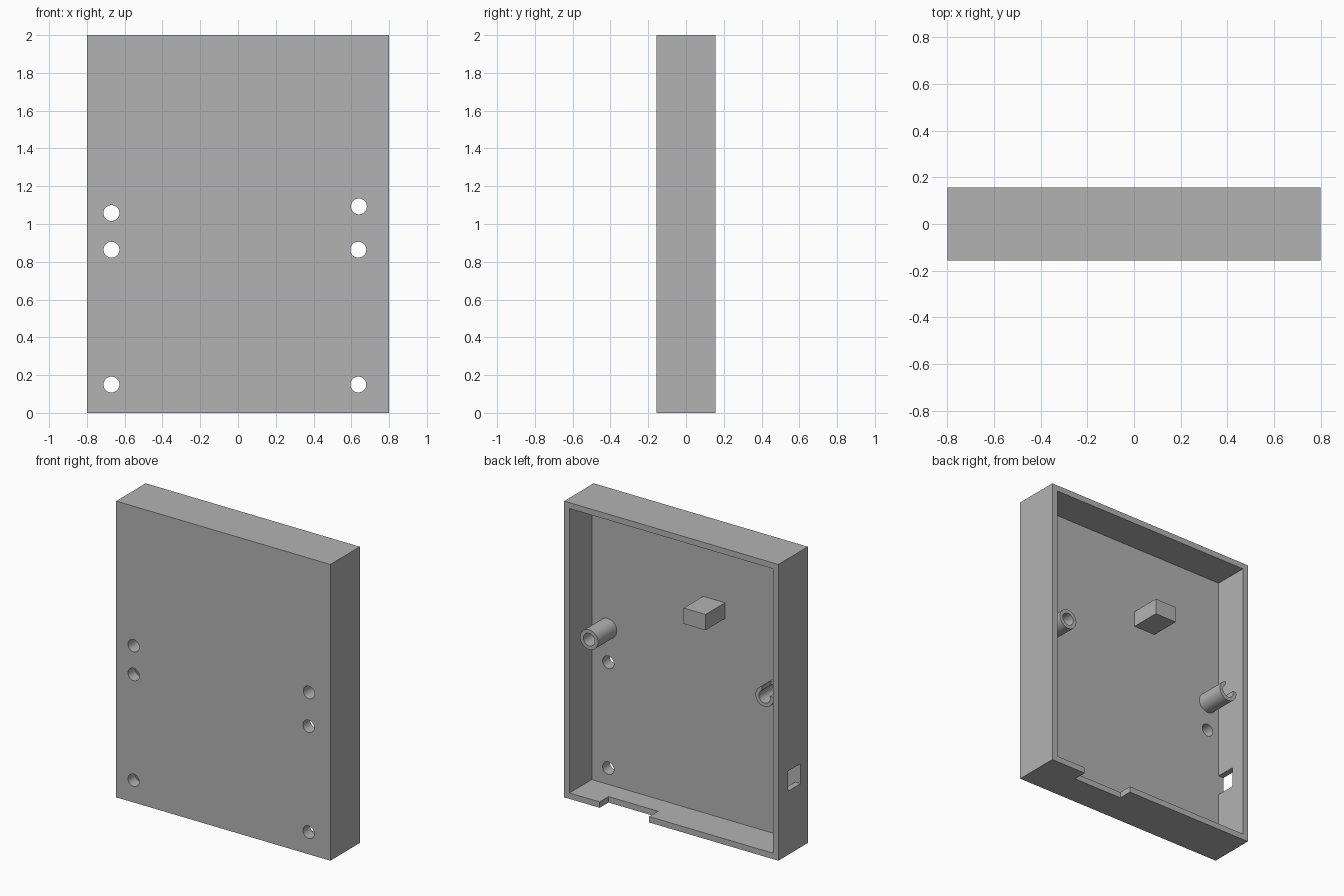
import bpy
import math

cube = bpy.data.objects.get("Cube")
if cube:
    bpy.data.objects.remove(cube, do_unlink=True)

grey = bpy.data.materials.new("plain_grey")
grey.use_nodes = True
COLOUR = (0.45, 0.45, 0.45, 1)
grey.diffuse_color = COLOUR
grey.node_tree.nodes["Principled BSDF"].inputs["Base Color"].default_value = COLOUR

# Main dimensions
HALF_W, HALF_D, HEIGHT = 0.8, 0.157, 2.0
WALL = 0.04
FLOOR = -0.08        # inner surface of the front panel
POST_END = 0.12
HOLE_R, POST_R = 0.042, 0.067


def box(name, x, y, z):
    """Box from (min, max) ranges."""
    ranges = (x, y, z)
    bpy.ops.mesh.primitive_cube_add(size=1, location=[sum(r) / 2 for r in ranges])
    ob = bpy.context.object
    ob.name = name
    ob.scale = [r[1] - r[0] for r in ranges]
    bpy.ops.object.transform_apply(location=False, rotation=False, scale=True)
    ob.data.materials.append(grey)
    return ob


def rod(name, x, z, radius, y):
    """Cylinder along y."""
    bpy.ops.mesh.primitive_cylinder_add(
        vertices=40, radius=radius, depth=y[1] - y[0],
        location=(x, sum(y) / 2, z), rotation=(math.pi / 2, 0, 0))
    ob = bpy.context.object
    ob.name = name
    ob.data.materials.append(grey)
    return ob


def cut(target, cutter):
    cutter.hide_render = True
    mod = target.modifiers.new("cut", 'BOOLEAN')
    mod.operation = 'DIFFERENCE'
    mod.solver = 'EXACT'
    mod.object = cutter
    bpy.ops.object.select_all(action='DESELECT')
    bpy.context.view_layer.objects.active = target
    target.select_set(True)
    bpy.ops.object.modifier_apply(modifier=mod.name)
    bpy.data.objects.remove(cutter, do_unlink=True)


def smooth(ob):
    bpy.ops.object.select_all(action='DESELECT')
    bpy.context.view_layer.objects.active = ob
    ob.select_set(True)
    bpy.ops.object.shade_smooth_by_angle(angle=math.radians(30))


# Open-backed tray
case = box("case", (-HALF_W, HALF_W), (-HALF_D, HALF_D), (0, HEIGHT))
cut(case, box("cavity", (WALL - HALF_W, HALF_W - WALL), (FLOOR, 0.3), (WALL, HEIGHT - WALL)))

# Side window and bottom edge notch
cut(case, box("side_window", (-0.9, -0.7), (FLOOR, 0.055), (0.43, 0.565)))
cut(case, box("bottom_notch", (0.165, 0.535), (0.063, 0.3), (-0.1, 0.1)))

# Screw holes through the front panel
posts = {"left_post": (0.64, 1.093), "right_post": (-0.67, 1.058)}
holes = [(x, z) for x in (0.637, -0.67) for z in (0.15, 0.864)]
for x, z in holes + list(posts.values()):
    cut(case, rod("screw_hole", x, z, HOLE_R, (-0.3, 0)))
smooth(case)

# Hollow screw posts, the right one with a corner cut away
for name, (x, z) in posts.items():
    post = rod(name, x, z, POST_R, (FLOOR - 0.02, POST_END))
    cut(post, rod("bore", x, z, HOLE_R, (-0.3, 0.3)))
    if name == "right_post":
        cut(post, box("corner_cut", (x - 0.1, x + 0.02), (0.02, 0.3), (z + 0.014, z + 0.1)))
    smooth(post)

# Support block on the inner panel
box("support_block", (-0.235, -0.072), (FLOOR - 0.02, 0.127), (1.393, 1.5))
